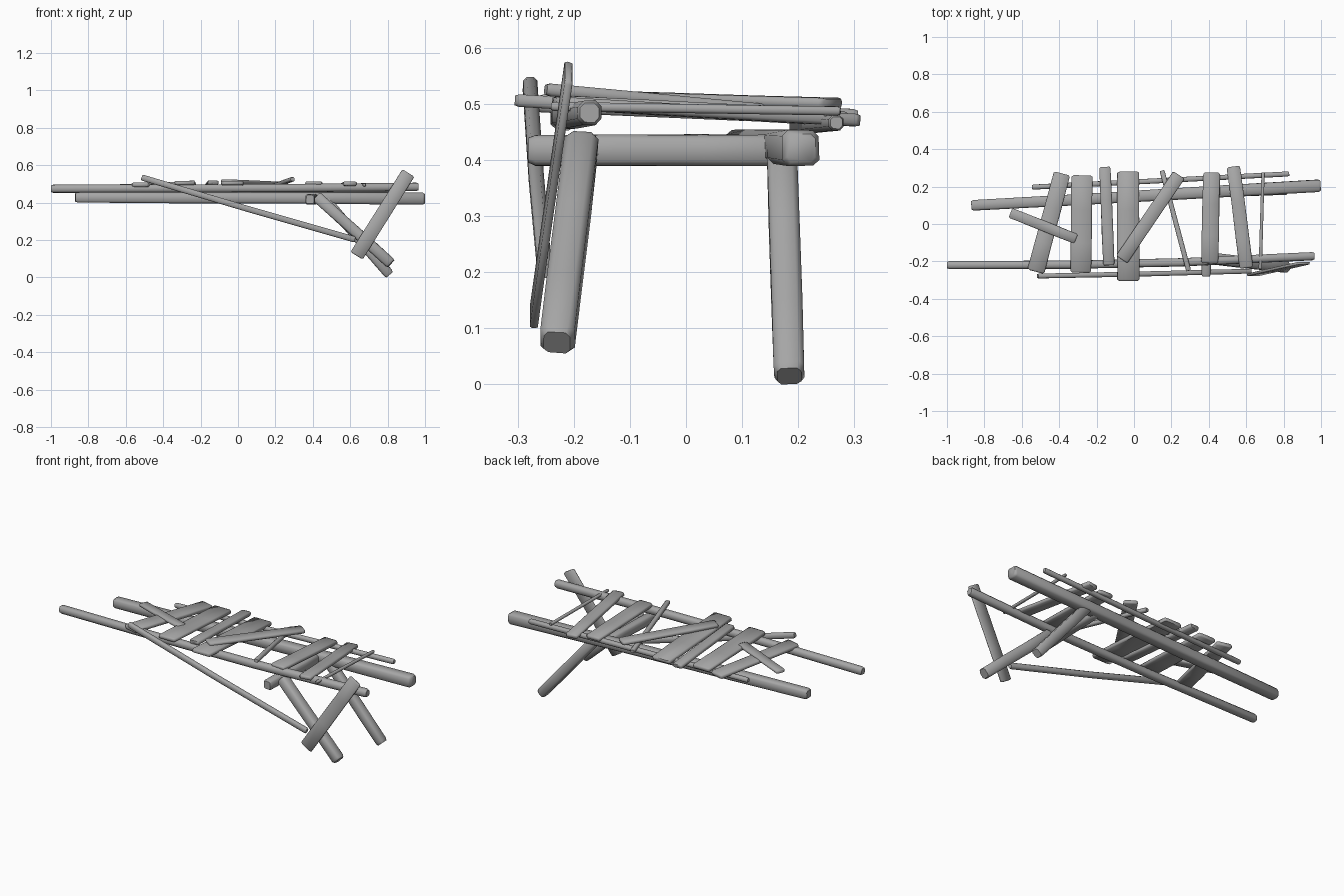
import bpy, bmesh, math, random
from mathutils import Vector

random.seed(4)
UP, Y = (0, 0, 1), (0, 1, 0)

# weathered dark grey
wood = bpy.data.materials.new("weathered_wood")
wood.diffuse_color = (0.38, 0.38, 0.38, 1)


def beam(name, pts, w, h, ref=UP, taper=1.0, chamfer=0.25, rough=0.04):
    """Rough-hewn timber: eight-sided section lofted along a path, worn ends."""
    pts = [Vector(p) for p in pts]
    d = (pts[-1] - pts[0]).normalized()
    side = d.cross(Vector(ref)).normalized()
    up = side.cross(d)
    length = (pts[-1] - pts[0]).length
    cap = min(0.35 * min(w, h), 0.012)
    # stations: worn end, body, bends, body, worn end
    rings = [(pts[0], 0.8), (pts[0] + d * cap, 1.0)]
    if len(pts) == 2:
        rings += [(pts[0].lerp(pts[1], t), 1.0) for t in (0.35, 0.7)]
    else:
        rings += [(p, 1.0) for p in pts[1:-1]]
    rings += [(pts[-1] - d * cap, 1.0), (pts[-1], 0.8)]
    c = min(w, h) * chamfer
    a, b = w / 2, h / 2
    prof = [(a, b - c), (a - c, b), (c - a, b), (-a, b - c),
            (-a, c - b), (c - a, -b), (a - c, -b), (a, c - b)]
    bm = bmesh.new()
    loops = []
    for p, s in rings:
        t = (p - pts[0]).dot(d) / length
        s *= 1 + (taper - 1) * t
        loop = []
        for u, v in prof:
            k = s * (1 + random.uniform(-rough, rough))
            loop.append(bm.verts.new(p + side * u * k + up * v * k))
        loops.append(loop)
    for r0, r1 in zip(loops, loops[1:]):
        for i in range(8):
            j = (i + 1) % 8
            bm.faces.new((r0[i], r0[j], r1[j], r1[i]))
    bm.faces.new(loops[0][::-1])
    bm.faces.new(loops[-1])
    bmesh.ops.recalc_face_normals(bm, faces=bm.faces)
    me = bpy.data.meshes.new(name)
    bm.to_mesh(me)
    bm.free()
    me.materials.append(wood)
    ob = bpy.data.objects.new(name, me)
    bpy.context.collection.objects.link(ob)
    bpy.context.view_layer.objects.active = ob
    ob.select_set(True)
    bpy.ops.object.shade_smooth_by_angle(angle=math.radians(58))
    ob.select_set(False)
    return ob


# long rails
beam("back_rail", [(-0.87, 0.10, 0.427), (-0.35, 0.128, 0.425), (0.3, 0.165, 0.424), (0.998, 0.205, 0.421)],
     0.056, 0.054, taper=1.16, chamfer=0.17)
beam("front_rail", [(-1.0, -0.22, 0.474), (-0.3, -0.217, 0.476), (0.25, -0.205, 0.478), (0.965, -0.172, 0.484)],
     0.043, 0.043)
beam("back_thin_rail", [(-0.545, 0.197, 0.458), (0.15, 0.232, 0.462), (0.83, 0.268, 0.466)], 0.027, 0.027)

# crossbar, legs and braces
beam("crossbar", [(0.385, -0.28, 0.417), (0.40, 0.17, 0.417)], 0.05, 0.055, chamfer=0.18)
beam("front_leg", [(0.42, -0.185, 0.432), (0.818, -0.23, 0.074)], 0.06, 0.06, ref=Y, chamfer=0.18)
beam("back_leg", [(0.46, 0.17, 0.425), (0.81, 0.184, 0.014)], 0.054, 0.054, ref=Y, chamfer=0.18)
beam("short_brace", [(0.635, -0.272, 0.116), (0.91, -0.209, 0.558)], 0.075, 0.014, ref=Y)
beam("long_brace", [(-0.515, -0.278, 0.535), (0.05, -0.267, 0.367), (0.625, -0.252, 0.202)], 0.032, 0.026, ref=Y)

# deck slats: back end, front end, width, thickness
slats = [
    ((-0.385, 0.27, 0.474), (-0.525, -0.255, 0.496), 0.09, 0.022),
    ((-0.278, 0.26, 0.481), (-0.285, -0.26, 0.506), 0.11, 0.022),
    ((-0.155, 0.305, 0.478), (-0.135, -0.22, 0.508), 0.06, 0.024),
    ((-0.030, 0.28, 0.470), (-0.030, -0.305, 0.506), 0.118, 0.022),
    ((0.240, 0.262, 0.500), (-0.065, -0.19, 0.514), 0.072, 0.020),
    ((0.415, 0.275, 0.478), (0.405, -0.21, 0.503), 0.09, 0.022),
    ((0.532, 0.307, 0.470), (0.60, -0.235, 0.502), 0.072, 0.022),
    ((-0.66, 0.06, 0.487), (-0.31, -0.08, 0.503), 0.055, 0.018),
]
for n, (p, q, w, t) in enumerate(slats, 1):
    beam(f"deck_slat_{n}", [p, q], w, t)

# thin sticks laid among the slats
beam("loose_stick", [(0.15, 0.285, 0.475), (0.292, -0.25, 0.525)], 0.026, 0.022)
beam("end_stick", [(0.69, 0.275, 0.487), (0.675, -0.24, 0.495)], 0.017, 0.016)
